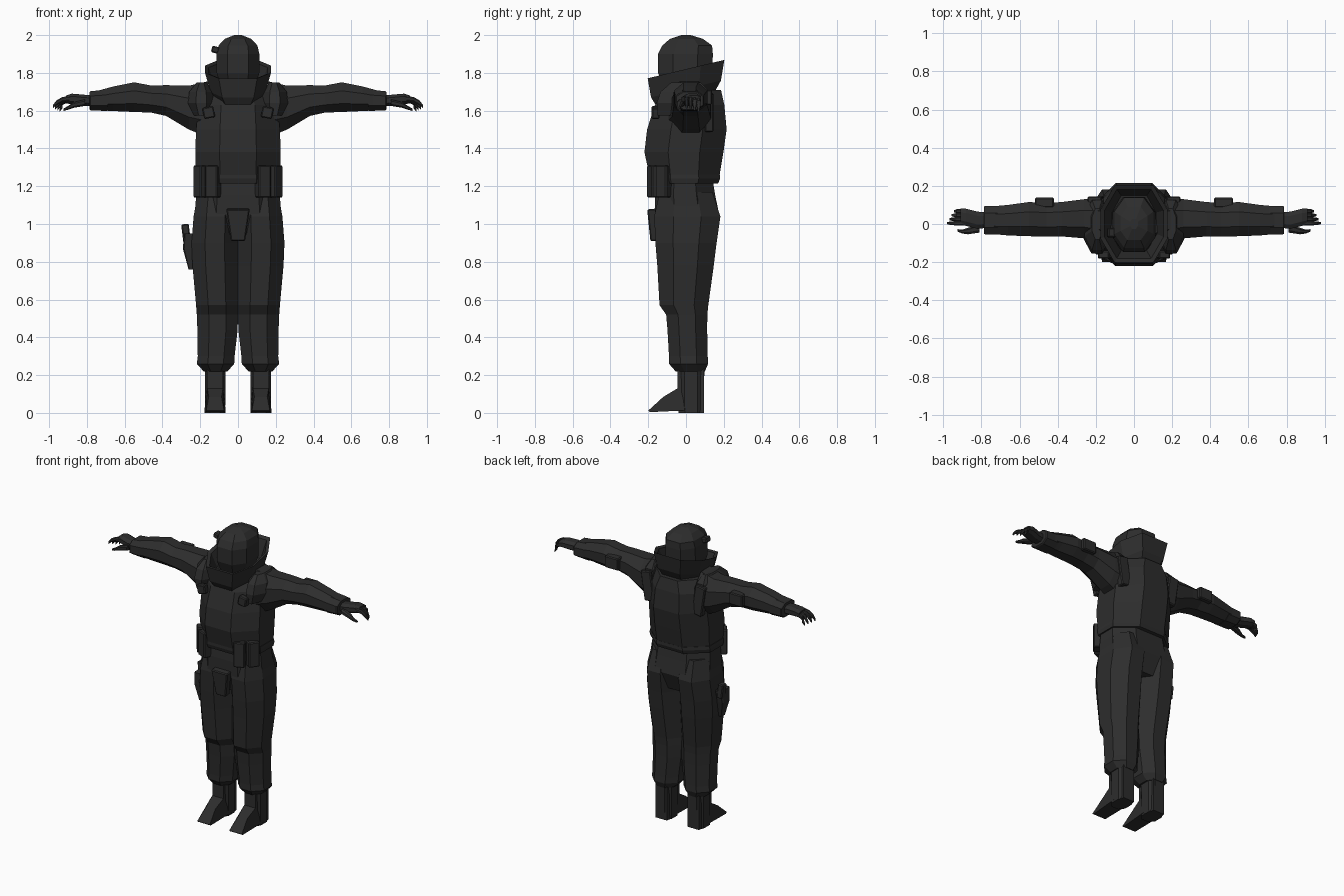
import bpy, bmesh
from mathutils import Matrix, Vector

mat = bpy.data.materials.new("charcoal")
mat.diffuse_color = (0.026, 0.026, 0.026, 1)


def finish(name, bm, mirror=False):
    bmesh.ops.recalc_face_normals(bm, faces=bm.faces)
    me = bpy.data.meshes.new(name)
    bm.to_mesh(me)
    bm.free()
    ob = bpy.data.objects.new(name, me)
    bpy.context.collection.objects.link(ob)
    me.materials.append(mat)
    if mirror:
        ob.modifiers.new("mirror", 'MIRROR')
    return ob


def octagon(a0, a1, b0, b1, ca, cb):
    """Eight points: a rectangle with cut corners."""
    am, bmid, ha, hb = (a0 + a1) / 2, (b0 + b1) / 2, (a1 - a0) / 2, (b1 - b0) / 2
    u, v = 1 - ca, 1 - cb
    pts = [(1, -v), (1, v), (u, 1), (-u, 1), (-1, v), (-1, -v), (-u, -1), (u, -1)]
    return [(am + p * ha, bmid + q * hb) for p, q in pts]


def loft(name, rings, axis='z', cut=(.5, .5), mirror=False, slope=0, caps=True):
    """Join octagon rings (level, a0, a1, b0, b1) along an axis."""
    bm = bmesh.new()
    loops = []
    for lv, a0, a1, b0, b1 in rings:
        pts = octagon(a0, a1, b0, b1, *cut)
        if axis == 'z':
            co = [(a, b, lv + slope * b) for a, b in pts]
        else:
            co = [(lv, a, b) for a, b in pts]
        loops.append([bm.verts.new(c) for c in co])
    for p, q in zip(loops, loops[1:]):
        for i in range(8):
            j = (i + 1) % 8
            bm.faces.new((p[i], p[j], q[j], q[i]))
    if caps:
        bm.faces.new(loops[0])
        bm.faces.new(loops[-1])
    return finish(name, bm, mirror)


def box(name, x0, x1, y0, y1, z0, z1, tilt=0, axis='Y', mirror=False, bevel=.006, taper=1):
    bm = bmesh.new()
    bmesh.ops.create_cube(bm, size=1)
    size = Vector((x1 - x0, y1 - y0, z1 - z0))
    mid = Vector(((x0 + x1) / 2, (y0 + y1) / 2, (z0 + z1) / 2))
    for v in bm.verts:
        if v.co.z < 0:
            v.co.x *= taper
    M = Matrix.Translation(mid) @ Matrix.Rotation(tilt, 4, axis) @ Matrix.Diagonal((*size, 1))
    bm.transform(M)
    if bevel:
        bmesh.ops.bevel(bm, geom=bm.edges[:], offset=bevel, segments=1, affect='EDGES')
    return finish(name, bm, mirror)


# Helmet with side lamp
loft("helmet", [(1.64, -.07, .07, -.09, .09), (1.74, -.095, .095, -.125, .11),
                (1.80, -.113, .113, -.148, .14), (1.90, -.113, .113, -.148, .142),
                (1.945, -.103, .103, -.125, .138), (1.98, -.07, .07, -.085, .09),
                (2.0, -.02, .02, -.025, .025)], cut=(.5, .55))
box("helmet_lamp", -.14, -.1, -.07, -.02, 1.905, 1.94, tilt=.25)

# Tall armoured collar, lower at the front
loft("collar", [(1.63, -.09, .09, -.14, .13), (1.715, -.145, .145, -.185, .185),
                (1.82, -.175, .175, -.203, .203), (1.812, -.155, .155, -.18, .182),
                (1.70, -.115, .115, -.14, .15)], cut=(.42, .62), slope=.24)

# Armoured vest and its lower band
loft("vest", [(1.25, -.222, .222, -.192, .176), (1.38, -.226, .226, -.22, .198),
              (1.50, -.222, .222, -.206, .215), (1.63, -.208, .208, -.165, .203),
              (1.71, -.15, .15, -.10, .185)], cut=(.57, .6))
loft("vest_band", [(1.215, -.224, .224, -.186, .17), (1.24, -.228, .228, -.194, .18),
                   (1.262, -.225, .225, -.194, .179)], cut=(.57, .6))

# Hips and trouser legs
loft("hips", [(1.24, -.212, .212, -.155, .14), (1.15, -.222, .222, -.165, .155),
              (1.05, -.228, .228, -.165, .176), (.93, -.18, .18, -.12, .13)], cut=(.5, .62))
loft("trouser_leg", [(1.17, .02, .212, -.14, .14), (1.04, .0, .235, -.168, .182),
                     (.90, .0, .246, -.162, .162), (.78, .0, .241, -.152, .147),
                     (.57, .0, .222, -.14, .118), (.52, .0, .218, -.105, .113),
                     (.44, .002, .215, -.098, .112), (.30, .018, .213, -.09, .115),
                     (.26, .02, .218, -.09, .117), (.22, .055, .182, -.055, .1)],
     cut=(.58, .58), mirror=True)

# Boots from a side profile with a raised heel
profile = [(-.045, .24), (.095, .24), (.095, 0), (.02, 0), (.02, .014), (-.19, .004),
           (-.2, .012), (-.12, .085), (-.045, .13)]
bm = bmesh.new()
face = bm.faces.new([bm.verts.new((.065, y, z)) for y, z in profile])
ext = bmesh.ops.extrude_face_region(bm, geom=[face])
for v in ext["geom"]:
    if isinstance(v, bmesh.types.BMVert):
        v.co.x = .177
for v in bm.verts:
    squeeze = .6 if v.co.y < -.1 and v.co.z > .07 else .75 if v.co.y < 0 or v.co.y > .05 else 1
    if v.co.y > -.15:
        v.co.x = .121 + (v.co.x - .121) * squeeze
    elif v.co.y < -.15:
        v.co.x = .121 + (v.co.x - .121) * .85
bmesh.ops.recalc_face_normals(bm, faces=bm.faces)
finish("boot", bm, True)
loft("boot_shaft", [(.0, .068, .176, -.04, .095), (.24, .065, .176, -.045, .097)],
     cut=(.5, .5), mirror=True)

# Sleeves, cuffs and arm pockets
loft("sleeve", [(.16, -.10, .135, 1.46, 1.755), (.26, -.075, .13, 1.50, 1.732),
                (.38, -.065, .115, 1.572, 1.735), (.46, -.066, .11, 1.59, 1.733),
                (.55, -.064, .115, 1.593, 1.75), (.66, -.06, .10, 1.598, 1.728),
                (.77, -.05, .09, 1.604, 1.698)], axis='x', cut=(.57, .57), mirror=True)
loft("cuff", [(.69, -.055, .095, 1.598, 1.712), (.78, -.055, .095, 1.602, 1.703),
              (.787, -.05, .09, 1.607, 1.698)], axis='x', mirror=True)
box("arm_pocket", .42, .52, .085, .138, 1.63, 1.71, mirror=True)

# Gloved hands with curled fingers and thumb
loft("palm", [(.77, -.02, .06, 1.625, 1.68), (.82, -.025, .065, 1.625, 1.685),
              (.88, -.01, .08, 1.635, 1.69), (.91, .0, .08, 1.638, 1.68)], axis='x', mirror=True)
for i in range(4):
    y, reach = .004 + .021 * i, .98 - .012 * i
    dz = .006 * i
    loft("finger", [(.89, y - .011, y + .011, 1.65, 1.678), (.93, y - .011, y + .011, 1.647 - dz, 1.672 - dz),
                    (.96 - .01 * i, y - .01, y + .01, 1.63 - dz, 1.655 - dz),
                    (reach, y - .005, y + .005, 1.612 - dz, 1.63 - dz)], axis='x', mirror=True)
loft("thumb", [(.81, -.045, .0, 1.625, 1.66), (.87, -.054, -.02, 1.615, 1.645),
               (.90, -.05, -.03, 1.605, 1.625), (.925, -.04, -.027, 1.598, 1.61)], axis='x', mirror=True)

# Shoulder pads with front buckles and rear flaps
loft("shoulder_pad", [(1.575, .145, .235, -.15, .11), (1.64, .125, .265, -.155, .13),
                      (1.70, .13, .258, -.135, .125), (1.748, .165, .22, -.08, .08)],
     cut=(.6, .55), mirror=True)
box("shoulder_buckle", .125, .185, -.182, -.14, 1.56, 1.62, tilt=.2, mirror=True)
box("shoulder_flap", .155, .23, .10, .145, 1.49, 1.69, tilt=.15, mirror=True)


# Belt pouches wrapped around the front corners, groin flap
def pouch(name, x, y, turn):
    ob = box(name, -.036, .036, -.028, .028, 1.14, 1.31, mirror=False)
    ob.data.transform(Matrix.Translation((x, y, 0)) @ Matrix.Rotation(turn, 4, 'Z'))
    ob.modifiers.new("mirror", 'MIRROR')


pouch("front_pouch", .132, -.168, .4)
pouch("side_pouch", .195, -.118, .95)
box("groin_flap", -.062, .062, -.197, -.15, .91, 1.08, tilt=.1, axis='X', taper=.6)

# Thigh holster with pistol grip
loft("holster", [(.76, -.262, -.235, -.05, -.01), (.87, -.292, -.235, -.065, .015),
                 (.95, -.285, -.235, -.07, .03)], cut=(.25, .25))
box("pistol_grip", -.295, -.255, -.015, .03, .90, 1.0, tilt=-.12)
